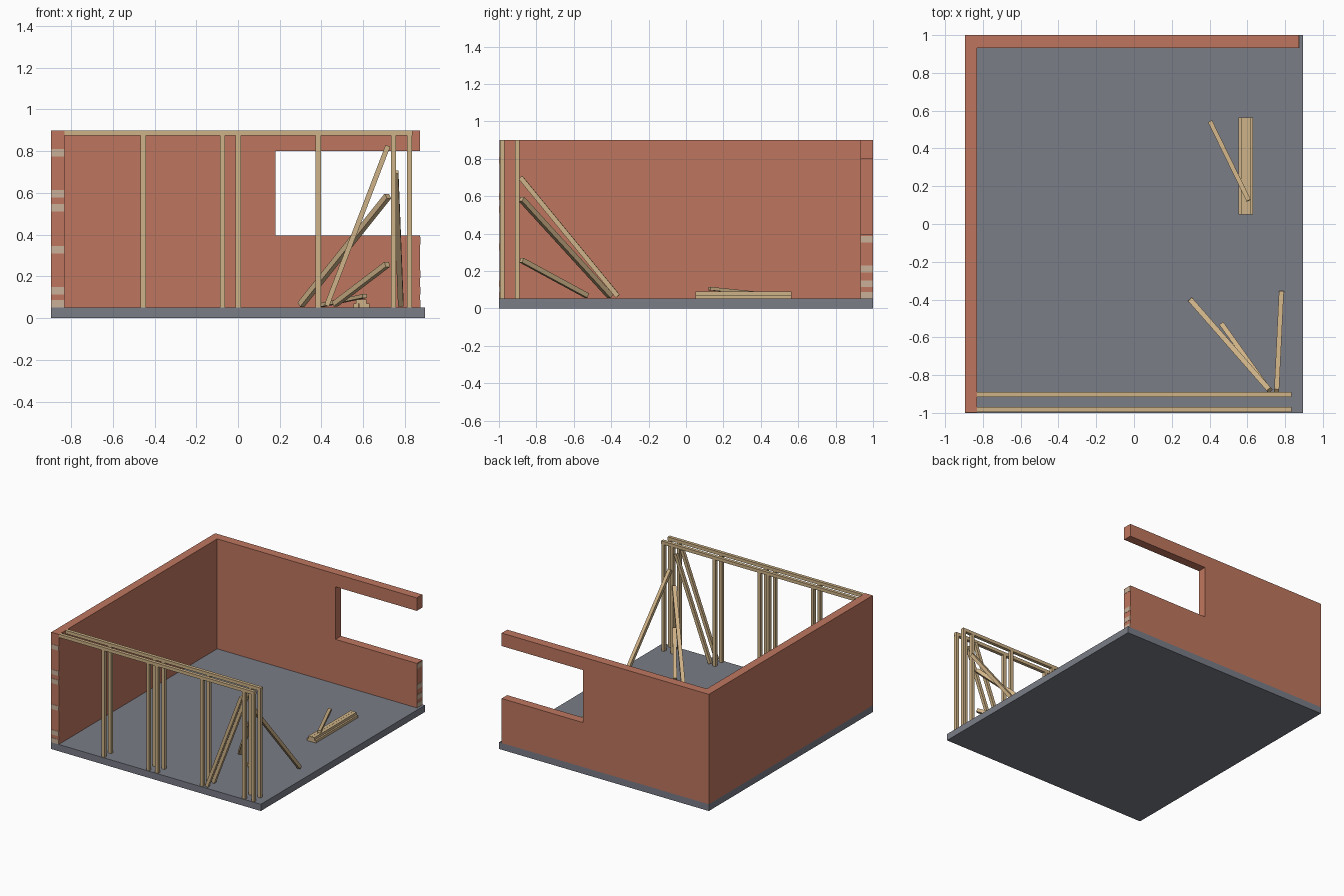
import bpy, bmesh
from mathutils import Vector, Matrix

if "Cube" in bpy.data.objects:
    bpy.data.objects.remove(bpy.data.objects["Cube"])

def mat(name, rgb):
    m = bpy.data.materials.new(name)
    lin = [c / 12.92 if c <= 0.04045 else ((c + 0.055) / 1.055) ** 2.4 for c in rgb]
    m.diffuse_color = (*lin, 1)
    m.use_nodes = True
    m.node_tree.nodes["Principled BSDF"].inputs["Base Color"].default_value = m.diffuse_color
    return m

BRICK = mat("brick red", (0.75, 0.465, 0.37))
MORTAR = mat("pale mortar", (0.79, 0.69, 0.60))
CONCRETE = mat("concrete grey", (0.48, 0.49, 0.53))
WOOD = mat("timber", (0.81, 0.70, 0.53))

def finish(bm, name, material):
    bmesh.ops.recalc_face_normals(bm, faces=bm.faces)
    me = bpy.data.meshes.new(name)
    bm.to_mesh(me)
    bm.free()
    me.materials.append(material)
    ob = bpy.data.objects.new(name, me)
    bpy.context.collection.objects.link(ob)
    return ob

def box(name, x, y, z, material):
    bm = bmesh.new()
    bmesh.ops.create_cube(bm, size=1)
    for v in bm.verts:
        v.co = [r[0] if c < 0 else r[1] for c, r in zip(v.co, (x, y, z))]
    return finish(bm, name, material)

def beam(name, a, b, w=0.026, h=0.026):
    """Square timber running from point a to point b."""
    a, b = Vector(a), Vector(b)
    d = b - a
    bm = bmesh.new()
    bmesh.ops.create_cube(bm, size=1)
    bmesh.ops.scale(bm, vec=(w, h, d.length), verts=bm.verts)
    side = d.cross(Vector((0, 0, 1))).normalized()
    up = side.cross(d.normalized())
    m = Matrix((side, up, d.normalized())).transposed().to_4x4()
    m.translation = (a + b) / 2
    bmesh.ops.transform(bm, matrix=m, verts=bm.verts)
    return finish(bm, name, WOOD)

FLOOR, TOP = 0.052, 0.9

# Floor slab
box("floor_slab", (-0.895, 0.895), (-1, 1), (0, FLOOR), CONCRETE)

# Left wall
box("left_wall", (-0.895, -0.83), (-0.998, 0.932), (FLOOR, TOP), BRICK)

# Back wall, one C-shaped profile with the open-ended window
outline = [(-0.895, FLOOR), (0.873, FLOOR), (0.873, 0.395), (0.18, 0.395),
           (0.18, 0.8), (0.873, 0.8), (0.873, TOP), (-0.895, TOP)]
bm = bmesh.new()
face = bm.faces.new([bm.verts.new((x, 0.932, z)) for x, z in outline])
ext = bmesh.ops.extrude_face_region(bm, geom=[face])
bmesh.ops.translate(bm, vec=(0, 0.068, 0),
                    verts=[v for v in ext["geom"] if isinstance(v, bmesh.types.BMVert)])
finish(bm, "back_wall", BRICK)

# Pale joints showing on the broken wall ends
for i, z in enumerate((0.07, 0.132, 0.328, 0.528, 0.597, 0.792)):
    box(f"left_wall_joint_{i}", (-0.895, -0.83), (-1, -0.997), (z - 0.018, z + 0.018), MORTAR)
for i, z in enumerate((0.07, 0.132, 0.21, 0.37)):
    box(f"back_wall_joint_{i}", (0.872, 0.875), (0.932, 1), (z - 0.018, z + 0.018), MORTAR)

# Two parallel stud frames along the front
for row, y in (("outer", -0.982), ("inner", -0.903)):
    ys = (y - 0.0125, y + 0.0125)
    box(f"{row}_top_plate", (-0.83, 0.835), ys, (0.875, TOP), WOOD)
    for i, x in enumerate((-0.454, -0.074, 0.001, 0.384, 0.745, 0.822)):
        box(f"{row}_stud_{i}", (x - 0.0125, x + 0.0125), ys, (FLOOR, 0.875), WOOD)
    beam(f"{row}_diagonal", (0.425, y, 0.06), (0.718, y, 0.825), 0.024, 0.024)

# Props leaning against the inner frame
beam("long_prop", (0.302, -0.405, 0.065), (0.718, -0.88, 0.585), 0.028, 0.028)
beam("short_prop", (0.465, -0.53, 0.068), (0.715, -0.88, 0.258))
beam("corner_prop", (0.78, -0.365, 0.065), (0.755, -0.885, 0.7))

# Stacked timber on the floor, three below and two above
for layer, xs in enumerate(((0.565, 0.591, 0.617), (0.578, 0.604))):
    z = FLOOR + layer * 0.019
    for i, x in enumerate(xs):
        box(f"stacked_timber_{layer}_{i}", (x - 0.0125, x + 0.0125),
            (0.05, 0.565), (z, z + 0.019), WOOD)

# Loose timber resting on the stack
beam("loose_timber", (0.403, 0.543, 0.063), (0.607, 0.125, 0.106), 0.024, 0.018)
